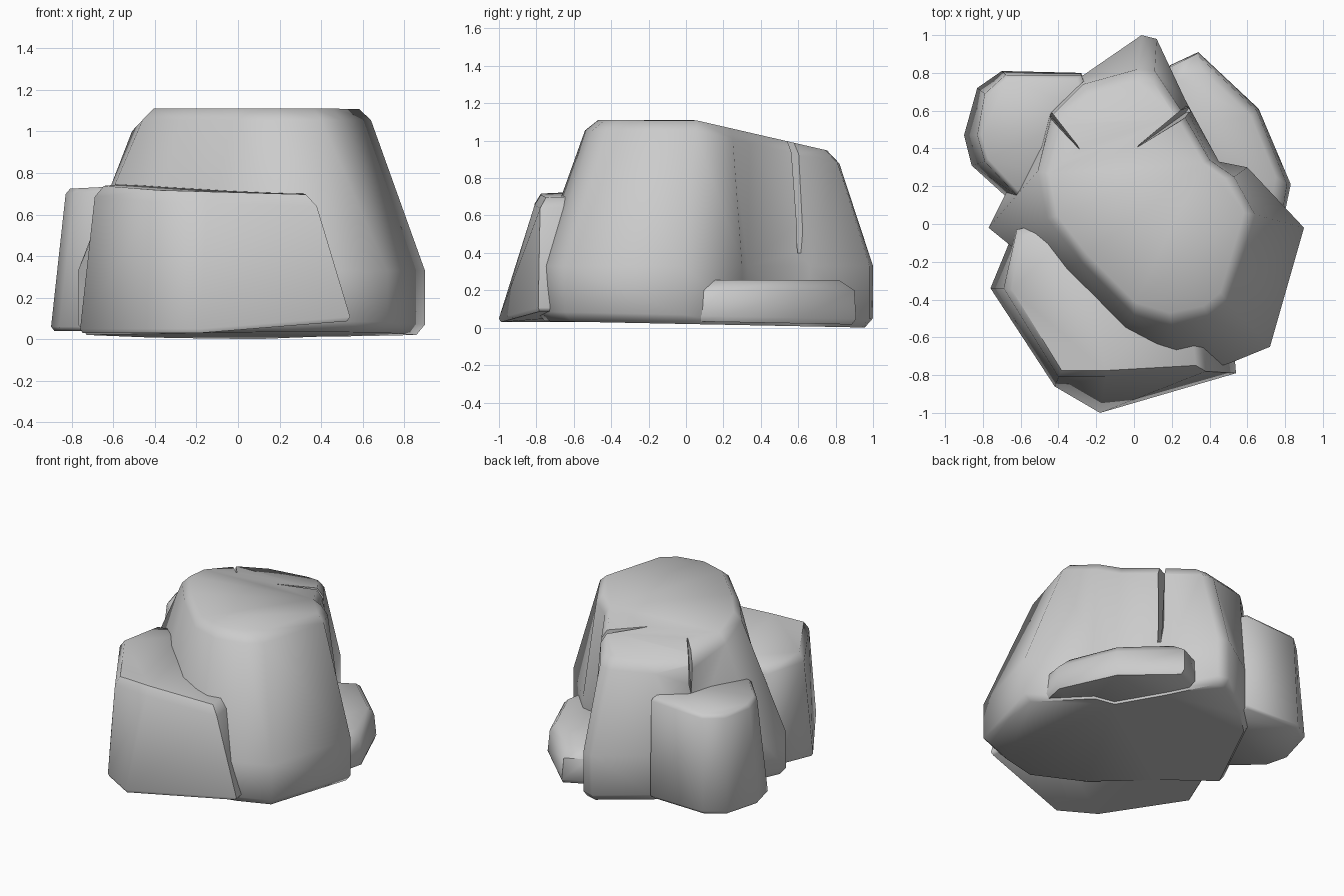
import bpy, bmesh
from mathutils import Vector

if "Cube" in bpy.data.objects:
    bpy.data.objects.remove(bpy.data.objects["Cube"])

def loft(name, rings):
    # skin a stack of closed outlines and cap both ends
    bm = bmesh.new()
    rows = [[bm.verts.new(p) for p in r] for r in rings]
    n = len(rows[0])
    for a, b in zip(rows, rows[1:]):
        for i in range(n):
            j = (i + 1) % n
            bm.faces.new((a[i], a[j], b[j], b[i]))
    bm.faces.new(rows[0][::-1])
    bm.faces.new(rows[-1])
    bmesh.ops.recalc_face_normals(bm, faces=bm.faces)
    bmesh.ops.triangulate(bm, faces=[f for f in bm.faces if len(f.verts) > 4])
    me = bpy.data.meshes.new(name)
    bm.to_mesh(me)
    bm.free()
    ob = bpy.data.objects.new(name, me)
    bpy.context.collection.objects.link(ob)
    return ob

def rock(name, base, shoulder, belly, top_z, floor_z, foot=0.95, cap=0.91, rise=0.055, foot_h=0.05):
    # chamfered foot, upright belly, tapered wall, chamfered cap
    def inset(pts, s):
        c = sum((Vector(p) for p in pts), Vector((0, 0))) / len(pts)
        return [c + (Vector(p) - c) * s for p in pts]
    put = lambda pts, f: [(p[0], p[1], f(p[0], p[1])) for p in pts]
    rings = [put(inset(base, foot), floor_z),
             put(base, lambda x, y: floor_z(x, y) + foot_h)]
    if belly:
        rings.append(put(base, lambda x, y: belly))
    rings += [put(shoulder, top_z),
              put(inset(shoulder, cap), lambda x, y: top_z(x, y) + rise)]
    return loft(name, rings)

floor = lambda x, y: 0.02 * (1 - y)

# main boulder: flat top that falls away toward the back
main = rock("main_boulder",
    [(.9, -.02), (.72, -.65), (.5, -.74), (.25, -.8), (-.1, -.62), (-.45, -.28), (-.77, -.02),
     (-.68, .16), (-.45, .62), (-.28, .78), (.04, 1), (.12, .98), (.27, .66), (.45, .33), (.6, .3)],
    [(.64, .05), (.5, -.42), (.4, -.5), (.2, -.54), (0, -.48), (-.28, -.2), (-.46, .03),
     (-.51, .28), (-.43, .58), (-.27, .74), (.02, .82), (.11, .81), (.25, .6), (.4, .34), (.53, .25)],
    .33, lambda x, y: 1.055 - max(0, y - .05) * .23, floor, cap=.9)

# front ledge with a sloping face, its underside rising to the right
ledge = rock("front_ledge",
    [(-.18, -1), (.54, -.79), (.5, -.3), (-.3, .05), (-.62, 0), (-.76, -.34), (-.42, -.86)],
    [(-.15, -.81), (.38, -.78), (.33, -.3), (-.3, .05), (-.62, -.03), (-.69, -.34), (-.4, -.81)],
    None, lambda x, y: .65 - .03 * x + .03 * (y + .8),
    lambda x, y: .03 + .08 * max(0, x + .18), foot=.98, cap=.91, foot_h=.02)

# back left boulder
left = rock("back_left_boulder",
    [(-.9, .47), (-.86, .31), (-.65, .12), (-.3, .2), (-.2, .6), (-.28, .8), (-.7, .81), (-.83, .72)],
    [(-.83, .47), (-.79, .33), (-.62, .15), (-.3, .2), (-.2, .6), (-.28, .79), (-.68, .79), (-.79, .69)],
    None, lambda x, y: .74 + .05 * x, lambda x, y: .04, foot=.95, cap=.92, rise=.025, foot_h=.02)

# low slab at the back right, resting just above the main underside
slab = rock("back_right_slab",
    [(.34, .91), (.19, .84), (.1, .5), (.5, .0), (.79, .02), (.83, .21), (.66, .61)],
    [(.33, .9), (.19, .83), (.1, .5), (.5, .0), (.78, .02), (.81, .21), (.65, .6)],
    None, lambda x, y: .2, lambda x, y: floor(x, y) + .015, foot=.95, cap=.82, rise=.055, foot_h=.03)

# narrow cracks in the main boulder
def crack(name, tip, a, b, depth):
    t = Vector(tip)
    t2 = t.lerp((Vector(a) + Vector(b)) / 2, .8)
    top = [(*tip, 1.12), (*a, 1.12), (*b, 1.12)]
    low = [(t2.x, t2.y, depth), (*a, depth), (*b, depth)]
    c = loft(name, [low, top])
    c.hide_render = True
    c.hide_viewport = True
    mod = main.modifiers.new(name, 'BOOLEAN')
    mod.operation = 'DIFFERENCE'
    mod.object = c
    mod.solver = 'EXACT'

crack("crack_cutter_left", (-.24, .34), (-.52, .63), (-.49, .66), .72)
crack("crack_cutter_right", (-.02, .38), (.36, .61), (.33, .67), .4)

# smooth shading with sharp edges kept
bpy.ops.object.select_all(action='DESELECT')
for ob in (main, ledge, left, slab):
    ob.select_set(True)
bpy.context.view_layer.objects.active = main
bpy.ops.object.shade_smooth_by_angle(angle=0.95)
